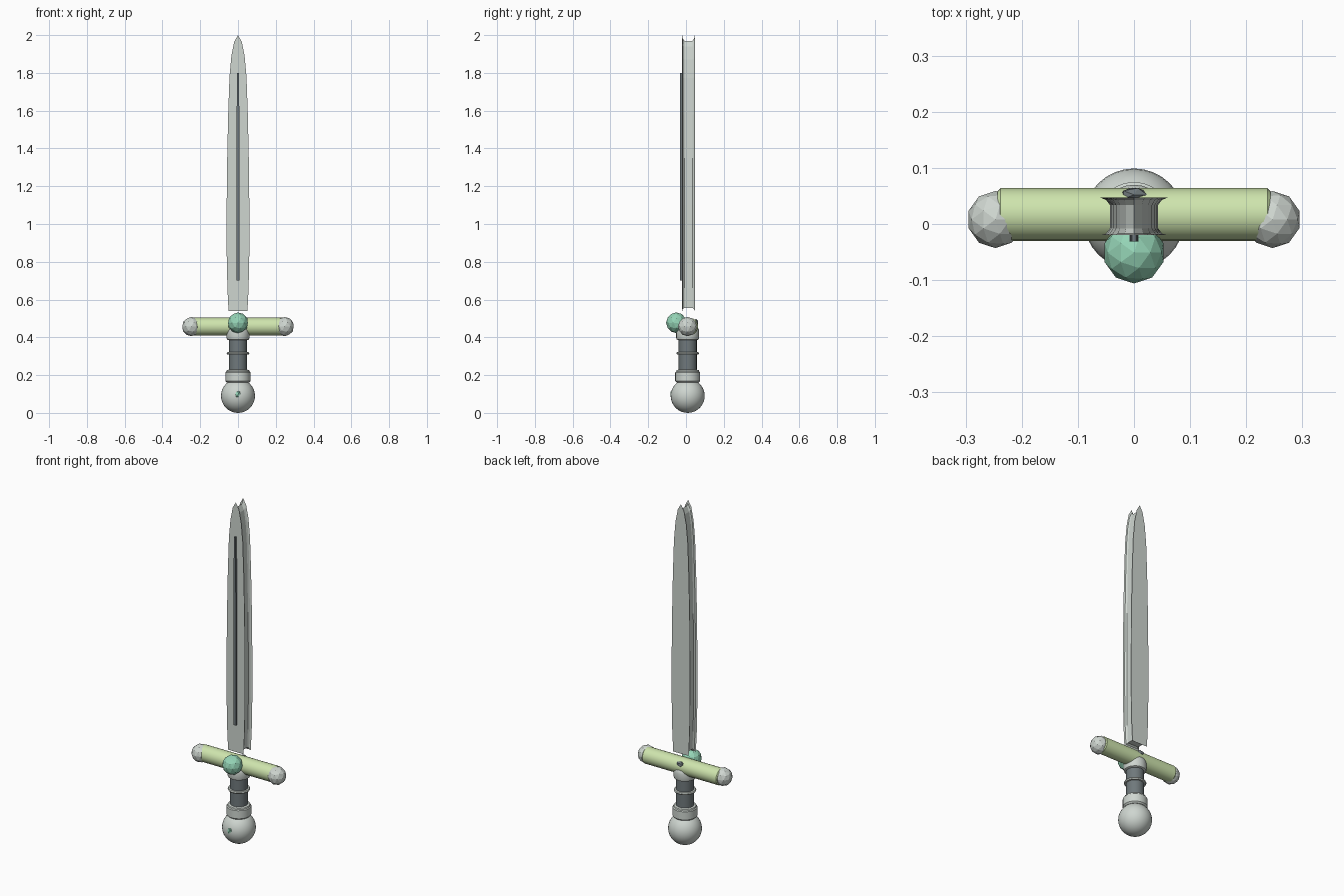
import bpy, bmesh, math

if "Cube" in bpy.data.objects:
    bpy.data.objects.remove(bpy.data.objects["Cube"])


def material(name, rgb):
    m = bpy.data.materials.new(name)
    m.diffuse_color = (*rgb, 1)
    m.use_nodes = True
    m.node_tree.nodes["Principled BSDF"].inputs["Base Color"].default_value = m.diffuse_color
    return m


STEEL = material("steel", (0.62, 0.67, 0.63))
DARK = material("dark_wrap", (0.16, 0.19, 0.20))
LIME = material("lime", (0.62, 0.78, 0.42))
GEM = material("gem", (0.30, 0.66, 0.47))
AXIS_Y = 0.009


def make(name, bm, mat, smooth=False):
    bmesh.ops.recalc_face_normals(bm, faces=bm.faces)
    me = bpy.data.meshes.new(name)
    bm.to_mesh(me)
    bm.free()
    ob = bpy.data.objects.new(name, me)
    bpy.context.collection.objects.link(ob)
    me.materials.append(mat)
    if smooth:
        bpy.ops.object.select_all(action='DESELECT')
        ob.select_set(True)
        bpy.context.view_layer.objects.active = ob
        bpy.ops.object.shade_smooth_by_angle(angle=math.radians(35))
    return ob


def loft(name, loops, mat, smooth=False):
    """Bridge equal-length point loops and cap both ends."""
    bm = bmesh.new()
    rings = [[bm.verts.new(p) for p in loop] for loop in loops]
    n = len(rings[0])
    for a, b in zip(rings, rings[1:]):
        for i in range(n):
            j = (i + 1) % n
            bm.faces.new((a[i], a[j], b[j], b[i]))
    bm.faces.new(rings[0])
    bm.faces.new(rings[-1])
    return make(name, bm, mat, smooth)


def lathe(name, profile, mat, n=24):
    loops = [[(r * math.cos(2 * math.pi * i / n),
               AXIS_Y + r * math.sin(2 * math.pi * i / n), z) for i in range(n)]
             for r, z in profile]
    return loft(name, loops, mat, True)


def ball(name, loc, size, mat, subdiv=2):
    bm = bmesh.new()
    bmesh.ops.create_icosphere(bm, subdivisions=subdiv, radius=1)
    bmesh.ops.scale(bm, vec=size, verts=bm.verts)
    bmesh.ops.translate(bm, vec=loc, verts=bm.verts)
    return make(name, bm, mat)


# Blade: same outline front and back, with a hollow running round the edge
OUTLINE = [(0.050, 0.54), (0.056, 0.66), (0.060, 0.85), (0.060, 1.1), (0.057, 1.35),
           (0.052, 1.58), (0.045, 1.78), (0.035, 1.89), (0.020, 1.965)]


def blade_loop(y, k):
    side = []
    for i, (w, z) in enumerate(OUTLINE):
        dz = 0.016 * k if i == 0 else -0.03 * k * max(0, (z - 1.7) / 0.3)
        side.append((w * (1 - 0.28 * k), z + dz))
    return ([(w, y, z) for w, z in side] + [(0, y, 2.0 - 0.03 * k)]
            + [(-w, y, z) for w, z in reversed(side)])


loft("blade", [blade_loop(y, k) for y, k in
               [(-0.020, 0), (-0.017, 0.6), (-0.008, 1), (0.034, 1), (0.043, 0.6), (0.047, 0)]], STEEL)

# Dark inlay strip on the blade front
strip = [(0.008, 0.70), (0.007, 1.6), (0.004, 1.80), (-0.004, 1.80), (-0.007, 1.6), (-0.008, 0.70)]
loft("blade_inlay", [[(x, y, z) for x, z in strip] for y in (-0.031, -0.018)], DARK)

# Crossguard bar with lightly bevelled ends
loops = []
for x, r in [(-0.243, 0.042), (-0.238, 0.047), (0.238, 0.047), (0.243, 0.042)]:
    loops.append([(x, 0.017 + r * math.cos(math.pi * i / 12),
                   0.457 + r * math.sin(math.pi * i / 12)) for i in range(24)])
loft("crossguard", loops, LIME, True)

# Faceted guard ends
for side, s in (("left", -1), ("right", 1)):
    ball("guard_end_" + side, (s * 0.247, 0.008, 0.457), (0.05, 0.051, 0.051), STEEL)

# Stones on the guard and the pommel
ball("guard_gem", (0, -0.051, 0.477), (0.055, 0.055, 0.055), GEM)
ball("guard_back_stud", (0, 0.052, 0.480), (0.026, 0.014, 0.018), DARK, 1)
ball("pommel_gem", (0, -0.062, 0.098), (0.025, 0.025, 0.028), GEM, 1)

# Handle: grip, collars and binding ring
lathe("grip", [(0.048, 0.17), (0.048, 0.42)], DARK)
lathe("upper_collar", [(0.05, 0.385), (0.058, 0.389), (0.061, 0.398), (0.061, 0.43),
                       (0.057, 0.447), (0.048, 0.455)], STEEL)
lathe("lower_collar", [(0.058, 0.16), (0.066, 0.168), (0.066, 0.215), (0.061, 0.219),
                       (0.059, 0.226), (0.048, 0.229)], STEEL)
lathe("grip_ring", [(0.047, 0.308), (0.057, 0.309), (0.060, 0.315), (0.057, 0.321),
                    (0.047, 0.322)], STEEL)

# Round pommel
bm = bmesh.new()
bmesh.ops.create_uvsphere(bm, u_segments=32, v_segments=16, radius=0.09)
bmesh.ops.translate(bm, vec=(0, AXIS_Y, 0.09), verts=bm.verts)
make("pommel", bm, STEEL, True)
